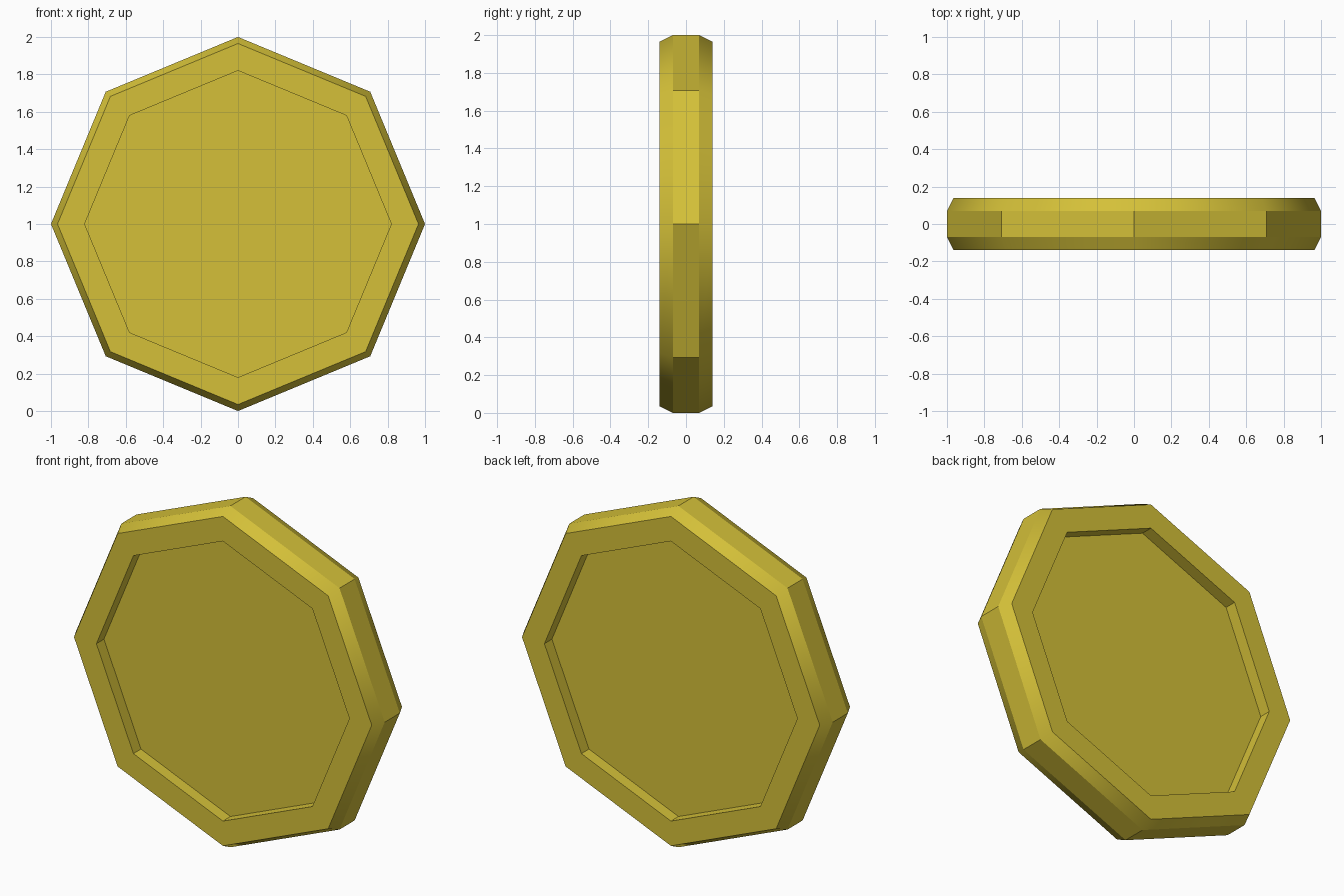
import bpy, bmesh
from math import cos, sin, tau

if "Cube" in bpy.data.objects:
    bpy.data.objects.remove(bpy.data.objects["Cube"])

SIDES = 8
# (radius, y) cross-section, from front recess floor round to back recess floor
PROFILE = [(0.82, -0.07), (0.82, -0.14), (0.965, -0.14), (1.0, -0.07),
           (1.0, 0.07), (0.965, 0.14), (0.82, 0.14), (0.82, 0.07)]
CHAMFERS = (2, 4)  # profile segments that are shaded smooth

bm = bmesh.new()
rings = [[bm.verts.new((r * cos(tau * i / SIDES), y, 1 + r * sin(tau * i / SIDES)))
          for i in range(SIDES)] for r, y in PROFILE]

# rim: recess walls, flat borders, chamfers and outer edge
for k, (a, b) in enumerate(zip(rings, rings[1:])):
    for i in range(SIDES):
        j = (i + 1) % SIDES
        f = bm.faces.new((a[i], a[j], b[j], b[i]))
        f.smooth = k in CHAMFERS

# recessed front and back floors
bm.faces.new(rings[0])
bm.faces.new(rings[-1])
bmesh.ops.recalc_face_normals(bm, faces=bm.faces[:])

mesh = bpy.data.meshes.new("coin")
bm.to_mesh(mesh)
bm.free()
coin = bpy.data.objects.new("coin", mesh)
bpy.context.collection.objects.link(coin)

gold = bpy.data.materials.new("gold")
gold.diffuse_color = (0.66, 0.53, 0.04, 1)
gold.use_nodes = True
gold.node_tree.nodes["Principled BSDF"].inputs["Base Color"].default_value = gold.diffuse_color
mesh.materials.append(gold)
